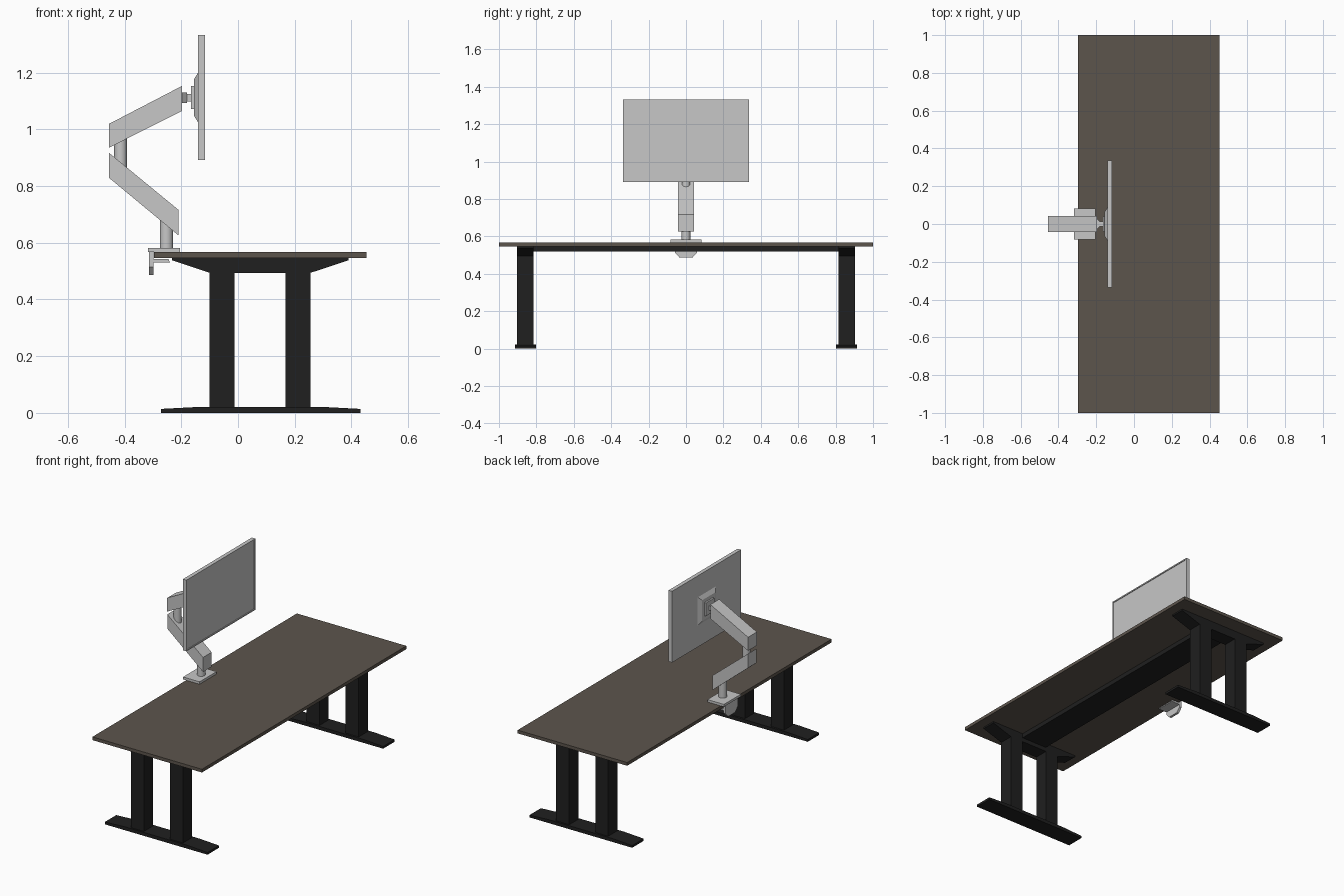
import bpy, bmesh, math
from mathutils import Vector, Matrix

if "Cube" in bpy.data.objects:
    bpy.data.objects.remove(bpy.data.objects["Cube"])


def material(name, rgb):
    m = bpy.data.materials.new(name)
    m.diffuse_color = (*rgb, 1)
    m.use_nodes = True
    m.node_tree.nodes["Principled BSDF"].inputs["Base Color"].default_value = m.diffuse_color
    return m


BROWN = material("desk_brown", (0.108, 0.090, 0.073))
BLACK = material("frame_black", (0.014, 0.014, 0.014))
GREY = material("light_grey", (0.57, 0.57, 0.57))


def finish(name, bm, mat):
    bmesh.ops.recalc_face_normals(bm, faces=bm.faces)
    me = bpy.data.meshes.new(name)
    bm.to_mesh(me)
    bm.free()
    ob = bpy.data.objects.new(name, me)
    me.materials.append(mat)
    bpy.context.collection.objects.link(ob)
    return ob


def extrude(name, points, direction, mat):
    """Flat polygon pulled along a direction into a solid."""
    bm = bmesh.new()
    face = bm.faces.new([bm.verts.new(p) for p in points])
    new = bmesh.ops.extrude_face_region(bm, geom=[face], use_keep_orig=True)["geom"]
    bmesh.ops.translate(bm, vec=Vector(direction),
                        verts=[v for v in new if isinstance(v, bmesh.types.BMVert)])
    return finish(name, bm, mat)


def side_profile(name, xz, y0, y1, mat):
    return extrude(name, [(x, y0, z) for x, z in xz], (0, y1 - y0, 0), mat)


def box(name, x0, x1, y0, y1, z0, z1, mat):
    return side_profile(name, [(x0, z0), (x1, z0), (x1, z1), (x0, z1)], y0, y1, mat)


def cylinder(name, x, z0, z1, r, mat):
    bm = bmesh.new()
    bmesh.ops.create_cone(bm, cap_ends=True, segments=32, radius1=r, radius2=r, depth=z1 - z0,
                          matrix=Matrix.Translation((x, 0, (z0 + z1) / 2)))
    ob = finish(name, bm, mat)
    bpy.context.view_layer.objects.active = ob
    ob.select_set(True)
    bpy.ops.object.shade_smooth_by_angle(angle=math.radians(35))
    ob.select_set(False)


# Desk top and the beam under it
box("desk_top", -0.297, 0.453, -1, 1, 0.547, 0.567, BROWN)
box("cross_beam", -0.01, 0.167, -0.82, 0.82, 0.52, 0.547, BLACK)

# Leg frames, one at each end
for side, s in (("front", -1), ("back", 1)):
    y0, y1 = sorted((s * 0.815, s * 0.904))
    box(side + "_leg_left", -0.10, -0.012, y0, y1, 0.015, 0.50, BLACK)
    box(side + "_leg_right", 0.167, 0.256, y0, y1, 0.015, 0.50, BLACK)
    side_profile(side + "_bracket", [(-0.10, 0.494), (0.256, 0.494), (0.39, 0.538),
                 (0.39, 0.547), (-0.232, 0.547), (-0.232, 0.538)], y0, y1, BLACK)
    y0, y1 = sorted((s * 0.803, s * 0.915))
    side_profile(side + "_foot", [(-0.272, 0), (0.432, 0), (0.432, 0.014), (0.30, 0.021),
                 (-0.14, 0.021), (-0.272, 0.014)], y0, y1, BLACK)

# Desk clamp: top plate, tapered back plate, lower jaw
box("clamp_plate", -0.318, -0.205, -0.083, 0.083, 0.567, 0.582, GREY)
extrude("clamp_back", [(-0.313, y, z) for y, z in ((-0.06, 0.57), (-0.06, 0.515), (-0.035, 0.487),
        (0.035, 0.487), (0.06, 0.515), (0.06, 0.57))], (0.015, 0, 0), GREY)
side_profile("clamp_jaw", [(-0.30, 0.531), (-0.24, 0.531), (-0.245, 0.542), (-0.30, 0.542)],
             -0.06, 0.06, GREY)

# Arm: two slanted bars joined by round posts
cylinder("base_post", -0.252, 0.58, 0.69, 0.0235, GREY)
side_profile("lower_arm", [(-0.455, 0.829), (-0.21, 0.626), (-0.21, 0.716), (-0.455, 0.917)],
             -0.042, 0.042, GREY)
cylinder("elbow_post", -0.414, 0.85, 0.985, 0.0225, GREY)
side_profile("upper_arm", [(-0.455, 0.935), (-0.197, 1.065), (-0.197, 1.153), (-0.455, 1.019)],
             -0.043, 0.043, GREY)

# Tilt joint and mounting plate
extrude("tilt_joint", [(x, y, 1.092) for x, y in ((-0.198, -0.03), (-0.180, -0.013),
        (-0.180, 0.013), (-0.198, 0.03))], (0, 0, 0.038), GREY)
box("joint_neck", -0.182, -0.164, -0.013, 0.013, 1.098, 1.124, GREY)
box("mount_plate", -0.165, -0.154, -0.041, 0.041, 1.071, 1.153, GREY)

# Tapered back cover behind the monitor
bm = bmesh.new()
bmesh.ops.create_cone(bm, cap_ends=True, segments=4, radius1=0.088 * math.sqrt(2),
                      radius2=0.064 * math.sqrt(2), depth=0.015,
                      matrix=Matrix.Translation((-0.148, 0, 1.112))
                      @ Matrix.Rotation(-math.pi / 2, 4, 'Y')
                      @ Matrix.Rotation(math.pi / 4, 4, 'Z'))
finish("back_cover", bm, GREY)

# Monitor with a slightly sunken screen inside its rim
monitor = box("monitor", -0.141, -0.117, -0.337, 0.337, 0.891, 1.332, GREY)
bm = bmesh.new()
bm.from_mesh(monitor.data)
bm.normal_update()
screen = max(bm.faces, key=lambda f: f.normal.x)
bmesh.ops.inset_region(bm, faces=[screen], thickness=0.011)
bmesh.ops.inset_region(bm, faces=[screen], thickness=0.0005, depth=-0.004)
bm.to_mesh(monitor.data)
bm.free()
